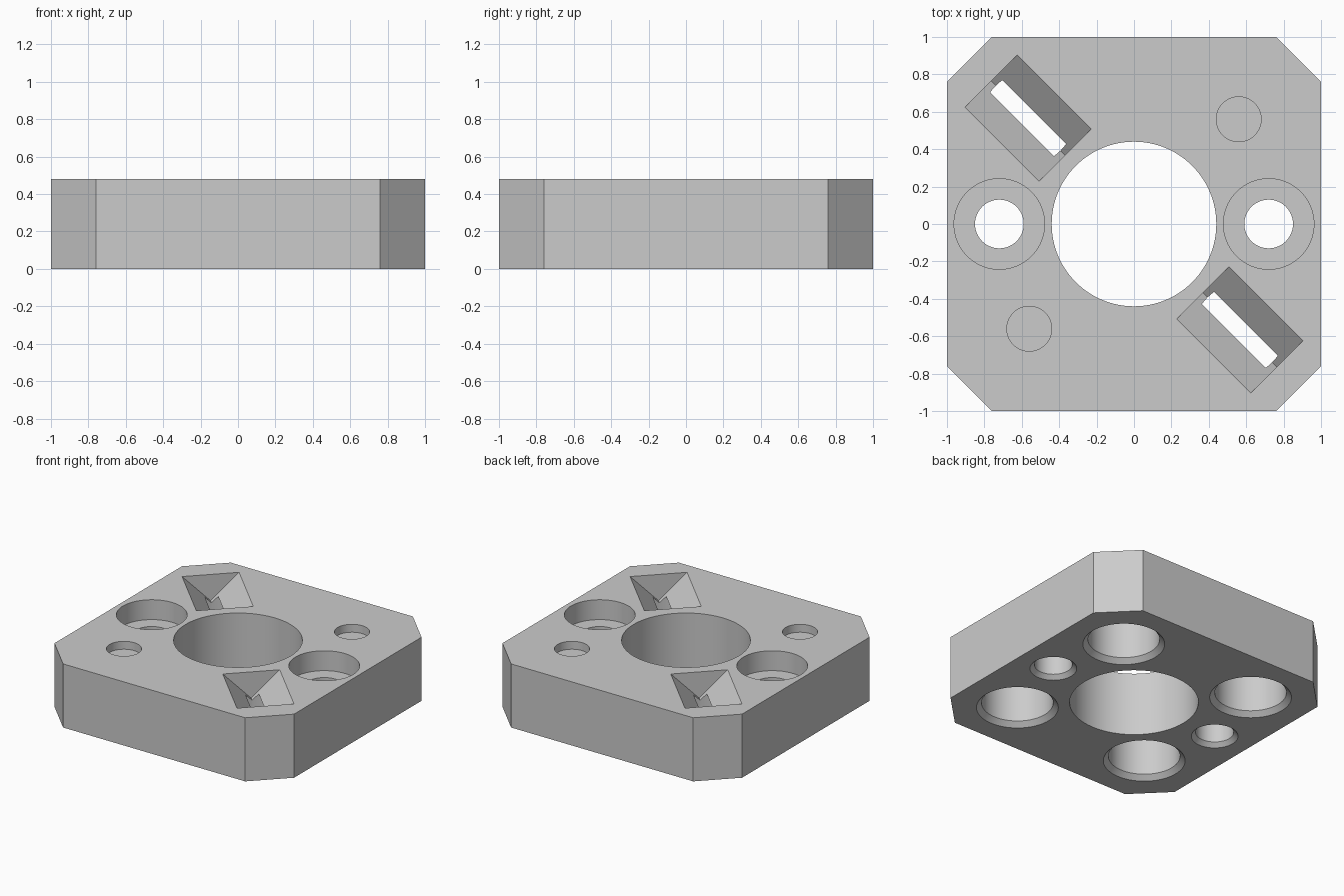
import bpy, bmesh, math
from mathutils import Matrix

if "Cube" in bpy.data.objects:
    bpy.data.objects.remove(bpy.data.objects["Cube"])

HEIGHT = 0.48
CHAMFER = 0.24
OVER = 0.05      # how far cutters reach past the surfaces
DIAG = 0.566     # x and y offset of the diagonal holes

grey = bpy.data.materials.new("light_grey")
grey.use_nodes = True
grey.diffuse_color = (0.6, 0.6, 0.6, 1)
grey.node_tree.nodes["Principled BSDF"].inputs["Base Color"].default_value = (0.6, 0.6, 0.6, 1)


def make_object(name, bm):
    bmesh.ops.recalc_face_normals(bm, faces=bm.faces)
    mesh = bpy.data.meshes.new(name)
    bm.to_mesh(mesh)
    bm.free()
    mesh.materials.append(grey)
    obj = bpy.data.objects.new(name, mesh)
    bpy.context.collection.objects.link(obj)
    return obj


def prism(name, outline, depth, matrix=Matrix()):
    """Extrude a flat outline by the vector depth, then place it."""
    bm = bmesh.new()
    face = bm.faces.new([bm.verts.new(p) for p in outline])
    extruded = bmesh.ops.extrude_face_region(bm, geom=[face])["geom"]
    moved = [v for v in extruded if isinstance(v, bmesh.types.BMVert)]
    bmesh.ops.translate(bm, vec=depth, verts=moved)
    bm.transform(matrix)
    return make_object(name, bm)


def lathe(name, x, y, profile, sides=96):
    """Closed round cutter from (radius, z) pairs, bottom to top."""
    bm = bmesh.new()
    rings = []
    for r, z in profile:
        angles = [2 * math.pi * i / sides for i in range(sides)]
        rings.append([bm.verts.new((x + r * math.cos(a), y + r * math.sin(a), z)) for a in angles])
    for low, high in zip(rings, rings[1:]):
        for i in range(sides):
            j = (i + 1) % sides
            bm.faces.new((low[i], low[j], high[j], high[i]))
    bm.faces.new(rings[0][::-1])
    bm.faces.new(rings[-1])
    return make_object(name, bm)


# Square plate with cut corners
c = 1 - CHAMFER
outline = [(-c, -1, 0), (c, -1, 0), (1, -c, 0), (1, c, 0),
           (c, 1, 0), (-c, 1, 0), (-1, c, 0), (-1, -c, 0)]
plate = prism("mounting_plate", outline, (0, 0, HEIGHT))

# Large central bore
cutters = [lathe("central_bore", 0, 0, [(0.44, -OVER), (0.44, HEIGHT + OVER)], 128)]

for side in (1, -1):
    # Counterbored screw holes, chamfered underneath
    cutters.append(lathe("screw_hole", side * 0.72, 0, [
        (0.16, -OVER), (0.16, 0), (0.13, 0.03), (0.13, HEIGHT - 0.15),
        (0.242, HEIGHT - 0.15), (0.242, HEIGHT + OVER)]))

    # Blind round recesses underneath, on all four diagonals
    for flip in (1, -1):
        cutters.append(lathe("bottom_recess", side * DIAG, side * flip * DIAG, [
            (0.28, -OVER), (0.28, 0), (0.245, 0.035), (0.245, HEIGHT - 0.152)]))

    # Shallow round pockets on top
    cutters.append(lathe("top_pocket", side * 0.56, side * 0.56, [
        (0.12, HEIGHT - 0.06), (0.12, HEIGHT + OVER)]))

    # V-shaped grooves that break into the recesses below
    half, length = 0.198, 0.56
    vee = [(-length / 2, 0, HEIGHT - half), (-length / 2, half + OVER, HEIGHT + OVER),
           (-length / 2, -half - OVER, HEIGHT + OVER)]
    place = Matrix.Translation((side * DIAG, -side * DIAG, 0)) @ Matrix.Rotation(-math.pi / 4, 4, "Z")
    cutters.append(prism("vee_groove", vee, (length, 0, 0), place))

# Cut every hole out of the plate
for cutter in cutters:
    cutter.hide_render = True
    mod = plate.modifiers.new(cutter.name, "BOOLEAN")
    mod.operation = "DIFFERENCE"
    mod.solver = "EXACT"
    mod.object = cutter

bpy.context.view_layer.update()
depsgraph = bpy.context.evaluated_depsgraph_get()
cut_mesh = bpy.data.meshes.new_from_object(plate.evaluated_get(depsgraph))
plate.modifiers.clear()
plate.data = cut_mesh
for cutter in cutters:
    bpy.data.objects.remove(cutter)

# Smooth round walls, crisp edges
bpy.ops.object.select_all(action="DESELECT")
plate.select_set(True)
bpy.context.view_layer.objects.active = plate
bpy.ops.object.shade_smooth_by_angle(angle=math.radians(25))
